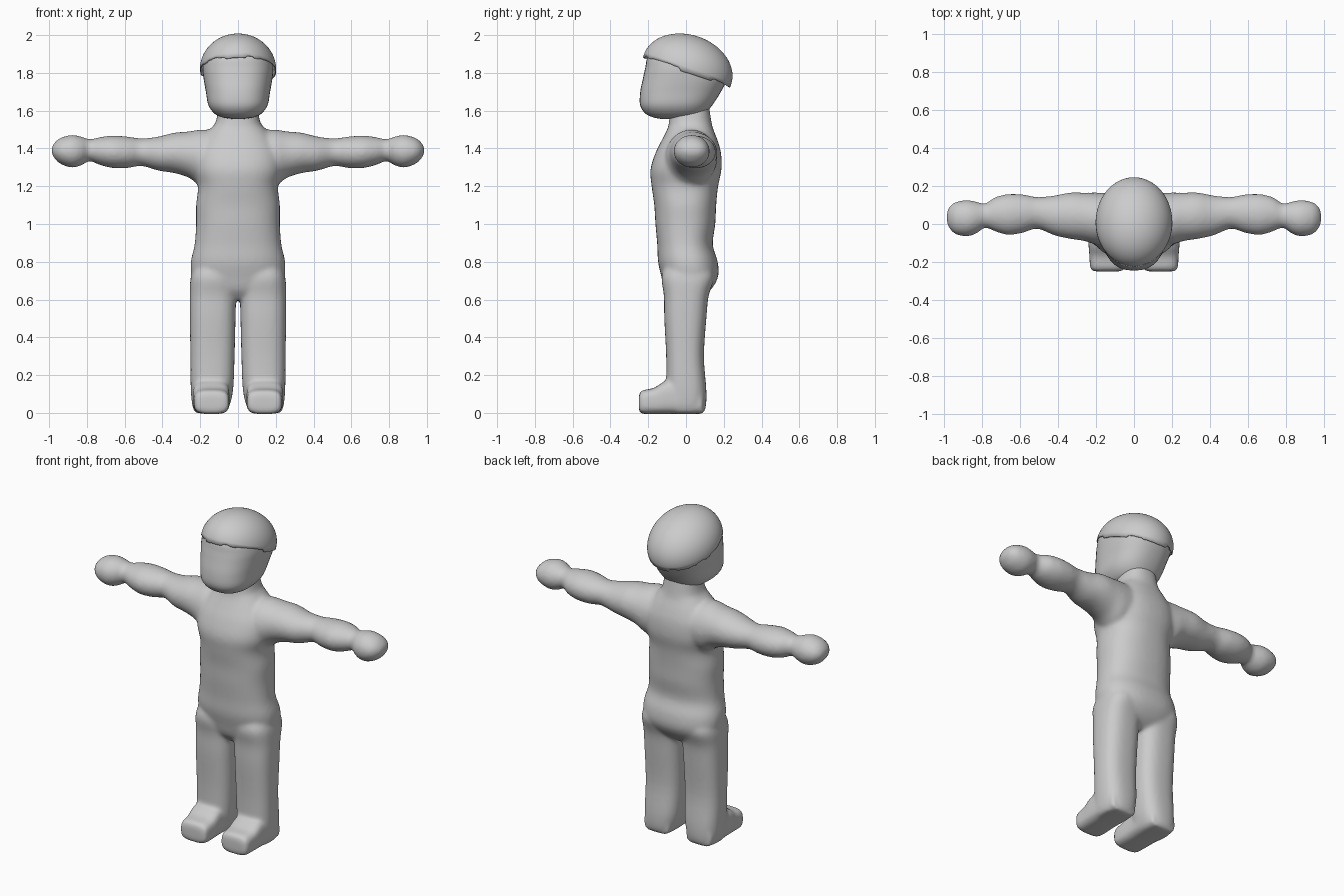
import bpy, bmesh, math, random
from mathutils import Vector, Matrix

default_cube = bpy.data.objects.get("Cube")
if default_cube:
    bpy.data.objects.remove(default_cube)

grey = bpy.data.materials.new("plain_grey")
grey.use_nodes = True
grey.diffuse_color = (0.6, 0.6, 0.6, 1)
grey.node_tree.nodes["Principled BSDF"].inputs["Base Color"].default_value = (0.6, 0.6, 0.6, 1)


def catmull(a, b, c, d, t):
    """Smooth blend from b to c."""
    return [(2 * q + (r - p) * t + (2 * p - 5 * q + 4 * r - s) * t * t
             + (3 * q - p - 3 * r + s) * t ** 3) / 2 for p, q, r, s in zip(a, b, c, d)]


def loft(bm, axis, rings, power=2.0, steps=4, sides=40, flip=False):
    """Skin rounded sections (position, low, high, low, high) along an axis."""
    padded = [rings[0], *rings, rings[-1]]
    sections = [catmull(*padded[i:i + 4], k / steps)
                for i in range(len(rings) - 1) for k in range(steps)]
    sections.append(rings[-1])
    u_axis, v_axis = [n for n in range(3) if n != axis]
    loops = []
    for pos, u0, u1, v0, v1 in sections:
        loop = []
        for k in range(sides):
            angle = math.tau * k / sides
            c, s = math.cos(angle), math.sin(angle)
            co = Vector()
            co[axis] = pos
            co[u_axis] = (u0 + u1) / 2 + (u1 - u0) / 2 * math.copysign(abs(c) ** (2 / power), c)
            co[v_axis] = (v0 + v1) / 2 + (v1 - v0) / 2 * math.copysign(abs(s) ** (2 / power), s)
            if flip:
                co.x = -co.x
            loop.append(bm.verts.new(co))
        loops.append(loop)
    faces = [bm.faces.new(loops[0]), bm.faces.new(loops[-1])]
    for low, high in zip(loops, loops[1:]):
        for k in range(sides):
            n = (k + 1) % sides
            faces.append(bm.faces.new((low[k], low[n], high[n], high[k])))
    bmesh.ops.recalc_face_normals(bm, faces=faces)


def finish(name, bm):
    mesh = bpy.data.meshes.new(name)
    bm.to_mesh(mesh)
    bm.free()
    mesh.materials.append(grey)
    mesh.shade_smooth()
    obj = bpy.data.objects.new(name, mesh)
    bpy.context.collection.objects.link(obj)
    return obj


def symmetric(rows):
    return [(z, -w, w, front, back) for z, w, front, back in rows]


# Torso with neck: height, half width, front, back
torso = symmetric([
    (0.60, 0.12, -0.07, 0.07), (0.65, 0.21, -0.11, 0.13), (0.72, 0.245, -0.13, 0.17),
    (0.80, 0.25, -0.148, 0.168), (0.89, 0.23, -0.152, 0.142), (1.00, 0.222, -0.162, 0.155),
    (1.10, 0.222, -0.168, 0.16), (1.20, 0.212, -0.182, 0.17), (1.29, 0.235, -0.188, 0.188),
    (1.38, 0.23, -0.16, 0.185), (1.45, 0.19, -0.125, 0.165), (1.50, 0.15, -0.10, 0.145),
    (1.54, 0.118, -0.09, 0.135), (1.64, 0.10, -0.08, 0.12)])

# Arm with mitten hand: distance out, back-front extent, height extent
arm = [
    (0.10, -0.10, 0.16, 1.22, 1.49), (0.19, -0.11, 0.165, 1.20, 1.50),
    (0.26, -0.09, 0.165, 1.245, 1.49), (0.34, -0.078, 0.165, 1.27, 1.483),
    (0.42, -0.06, 0.15, 1.282, 1.463), (0.51, -0.025, 0.142, 1.307, 1.453),
    (0.58, -0.045, 0.155, 1.297, 1.462), (0.66, -0.058, 0.158, 1.296, 1.468),
    (0.73, -0.04, 0.142, 1.312, 1.46), (0.785, -0.02, 0.108, 1.333, 1.449),
    (0.83, -0.05, 0.118, 1.31, 1.463), (0.88, -0.066, 0.126, 1.298, 1.472),
    (0.94, -0.054, 0.116, 1.318, 1.456), (0.972, -0.025, 0.093, 1.348, 1.43),
    (0.987, 0.01, 0.06, 1.375, 1.405)]

# Leg: height, inner-outer extent, front-back extent
leg = [
    (0.0, 0.07, 0.225, -0.09, 0.09), (0.03, 0.048, 0.24, -0.105, 0.105),
    (0.12, 0.026, 0.25, -0.105, 0.108), (0.30, 0.018, 0.252, -0.105, 0.095),
    (0.50, 0.013, 0.255, -0.115, 0.108), (0.62, 0.01, 0.255, -0.117, 0.12),
    (0.72, 0.01, 0.25, -0.13, 0.15), (0.79, 0.04, 0.22, -0.10, 0.12)]

# Foot: distance back from the toe, inner-outer extent, height extent
foot = [
    (-0.25, 0.07, 0.21, 0.015, 0.09), (-0.235, 0.05, 0.23, -0.004, 0.118),
    (-0.17, 0.045, 0.235, -0.006, 0.132), (-0.10, 0.045, 0.24, -0.006, 0.17),
    (0.0, 0.045, 0.24, -0.006, 0.15), (0.09, 0.06, 0.23, -0.006, 0.1)]

# Body fused into one soft skin
bm = bmesh.new()
loft(bm, 2, torso, power=2.35)
for mirrored in (False, True):
    loft(bm, 0, arm, flip=mirrored)
    loft(bm, 2, leg, power=2.6, flip=mirrored)
    loft(bm, 1, foot, power=3.6, flip=mirrored)
body = finish("body", bm)
skin = body.modifiers.new("fuse", 'REMESH')
skin.mode = 'VOXEL'
skin.voxel_size = 0.011
skin.use_smooth_shade = True
soften = body.modifiers.new("soften", 'SMOOTH')
soften.factor = 0.5
soften.iterations = 10

# Head: jaw, flat face and skull under the hair
bm = bmesh.new()
loft(bm, 2, symmetric([
    (1.556, 0.03, -0.13, 0.02), (1.565, 0.085, -0.175, 0.06), (1.585, 0.125, -0.215, 0.10),
    (1.63, 0.157, -0.243, 0.14), (1.70, 0.17, -0.242, 0.185), (1.77, 0.182, -0.228, 0.22),
    (1.83, 0.187, -0.215, 0.225), (1.89, 0.172, -0.20, 0.195), (1.94, 0.12, -0.14, 0.13),
    (1.965, 0.04, -0.06, 0.05)]), power=2.4)
finish("head", bm)

# Hair: tilted half shell with a stepped, ragged rim
random.seed(4)
bm = bmesh.new()
bmesh.ops.create_uvsphere(bm, u_segments=96, v_segments=48, radius=1)
bmesh.ops.delete(bm, geom=[v for v in bm.verts if v.co.z < -0.01], context='VERTS')
rim = [v for v in bm.verts if v.is_boundary]
rim.sort(key=lambda v: math.atan2(v.co.y, v.co.x))
drop = 0
for i, v in enumerate(rim):
    if i % 3 == 0:
        drop = random.uniform(0.0, 0.11)
    v.co.z -= drop
tilt = Matrix.Rotation(-math.radians(19), 4, 'X')
bm.transform(Matrix.Translation((0, 0.008, 1.818)) @ tilt @ Matrix.Diagonal((0.202, 0.244, 0.183, 1)))
hair = finish("hair", bm)
shell = hair.modifiers.new("thickness", 'SOLIDIFY')
shell.thickness = 0.006
shell.offset = -1
